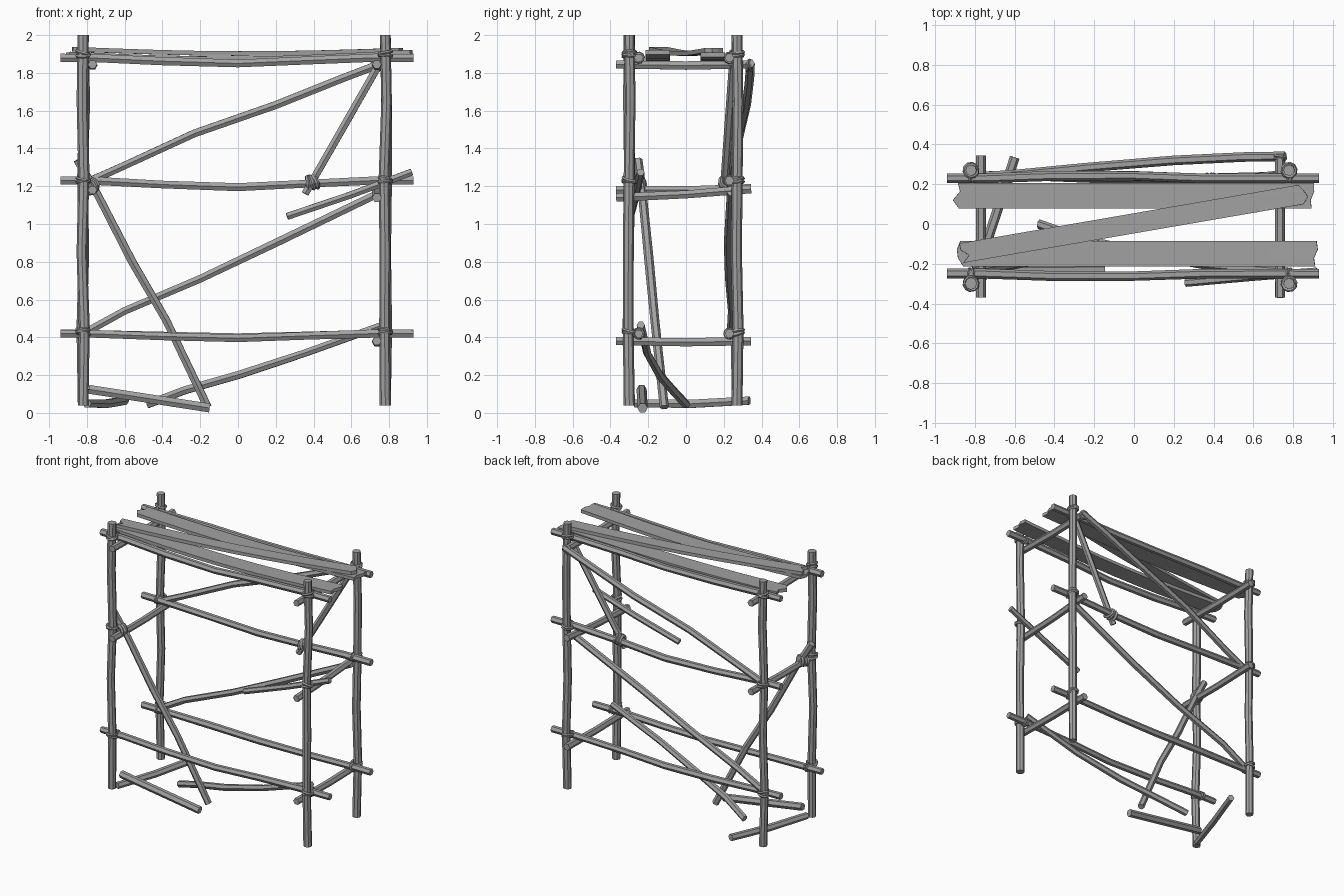
import bpy, bmesh, math, random
from mathutils import Vector

random.seed(4)
if "Cube" in bpy.data.objects:
    bpy.data.objects.remove(bpy.data.objects["Cube"], do_unlink=True)

wood = bpy.data.materials.new("weathered_grey")
wood.use_nodes = True
grey = (0.36, 0.36, 0.36, 1)
wood.diffuse_color = grey
wood.node_tree.nodes["Principled BSDF"].inputs["Base Color"].default_value = grey


def finish(name, bm):
    bmesh.ops.recalc_face_normals(bm, faces=bm.faces)
    mesh = bpy.data.meshes.new(name)
    bm.to_mesh(mesh)
    bm.free()
    mesh.materials.append(wood)
    obj = bpy.data.objects.new(name, mesh)
    bpy.context.collection.objects.link(obj)
    return obj


def pole(name, points, radius=0.024, sides=6):
    """Faceted rough stick lofted through a few points."""
    pts = [Vector(p) for p in points]
    axis = (pts[-1] - pts[0]).normalized()
    ref = Vector((1, 0, 0)) if abs(axis.z) > 0.8 else Vector((0, 0, 1))
    u = axis.cross(ref).normalized()
    v = axis.cross(u)
    bm = bmesh.new()
    rings = []
    for p in pts:
        r = radius * random.uniform(0.95, 1.05)
        rings.append([bm.verts.new(p + r * (math.cos(a) * u + math.sin(a) * v))
                      for a in [math.tau * i / sides for i in range(sides)]])
    for a, b in zip(rings, rings[1:]):
        for i in range(sides):
            j = (i + 1) % sides
            bm.faces.new((a[i], a[j], b[j], b[i]))
    bm.faces.new(rings[0])
    bm.faces.new(rings[-1])
    return finish(name, bm)


def lashing(name, center, axis, radius=0.034, turns=2, thick=0.009):
    """Stack of slightly tilted rope loops around a pole."""
    axis = Vector(axis).normalized()
    bm = bmesh.new()
    for t in range(turns):
        tilt = Vector([random.uniform(-0.25, 0.25) for _ in range(3)])
        n = (axis + tilt).normalized()
        u = n.orthogonal().normalized()
        v = n.cross(u)
        c = Vector(center) + axis * (t - (turns - 1) / 2) * thick * 1.7
        loops = []
        for i in range(10):
            a = math.tau * i / 10
            d = math.cos(a) * u + math.sin(a) * v
            loops.append([bm.verts.new(c + d * (radius + thick * math.cos(b)) + n * thick * math.sin(b))
                          for b in [math.tau * k / 5 for k in range(5)]])
        for i in range(10):
            a, b = loops[i], loops[(i + 1) % 10]
            for k in range(5):
                m = (k + 1) % 5
                bm.faces.new((a[k], a[m], b[m], b[k]))
    return finish(name, bm)


def plank(name, start, end, width, sag):
    """Thin sagging board with splintered ends."""
    start, end = Vector(start), Vector(end)
    side = (end - start).cross(Vector((0, 0, 1))).normalized()
    steps, lanes = 8, 4
    bm = bmesh.new()
    grid = []
    for lane in range(lanes):
        off = side * width * (lane / (lanes - 1) - 0.5)
        row = []
        for s in range(steps + 1):
            t = s / steps
            if s in (0, steps):
                t += random.uniform(-0.016, 0.016)
            p = start.lerp(end, t) + off
            p.z -= sag * math.sin(math.pi * min(max(t, 0), 1))
            row.append(bm.verts.new(p))
        grid.append(row)
    for a, b in zip(grid, grid[1:]):
        for s in range(steps):
            bm.faces.new((a[s], a[s + 1], b[s + 1], b[s]))
    obj = finish(name, bm)
    mod = obj.modifiers.new("thickness", "SOLIDIFY")
    mod.thickness = 0.024
    mod.offset = 0
    return obj


# Four uprights with a slight natural bend
left, right, front, back = 0.78, -0.82, -0.30, 0.27
for xn, x in (("left", left), ("right", right)):
    for yn, y in (("front", front), ("back", back)):
        path = [(x, y, 0.04)]
        for z in (0.45, 0.85, 1.25, 1.65):
            path.append((x + random.uniform(-0.008, 0.008), y + random.uniform(-0.008, 0.008), z))
        pole(f"{yn}_{xn}_post", path + [(x, y, 2.0)], 0.029, 8)
        for z in (0.43, 1.23, 1.9):
            lashing(f"{yn}_{xn}_post_lashing", (x, y, z), (0, 0, 1))

# Long rails, sagging in the middle
rails = [("front_low", -0.25, 0.42, 0.025), ("front_top", -0.25, 1.88, 0.03),
         ("back_low", 0.23, 0.42, 0.02), ("back_middle", 0.23, 1.23, 0.035),
         ("back_top", 0.23, 1.88, 0.015)]
for name, y, z, sag in rails:
    inward = -0.012 if y < 0 else 0.012
    pole(name + "_rail", [(-0.94, y, z), (-0.75, y, z - 0.002), (-0.4, y + inward, z - sag * 0.6),
                          (0, y + inward, z - sag), (0.35, y, z - sag * 0.5),
                          (0.72, y, z), (0.93, y, z)])
    for x in (left, right):
        lashing(name + "_rail_lashing", (x, y, z), (1, 0, 0), 0.026, 2, 0.007)

# Short cross rails joining front and back
crosses = [("left_top", 0.735, 1.845, 1.845), ("right_top", -0.77, 1.845, 1.845),
           ("left_middle", 0.735, 1.14, 1.185), ("right_middle", -0.77, 1.18, 1.19),
           ("left_low", 0.735, 0.38, 0.38)]
for name, x, z0, z1 in crosses:
    mid = (z0 + z1) / 2
    pole(name + "_cross_rail", [(x, -0.37, z0), (x, 0, mid - 0.006), (x, 0.345, z1)], 0.025)

# Back diagonal braces
pole("upper_diagonal_brace", [(-0.8, 0.235, 1.22), (-0.6, 0.25, 1.31), (-0.23, 0.285, 1.48),
                              (0.2, 0.32, 1.63), (0.55, 0.337, 1.77), (0.76, 0.34, 1.85)])
pole("lower_diagonal_brace", [(-0.8, 0.24, 0.43), (-0.6, 0.245, 0.54), (-0.2, 0.23, 0.71),
                              (0.2, 0.225, 0.9), (0.76, 0.24, 1.17)])
pole("short_corner_brace", [(0.75, 0.25, 1.85), (0.55, 0.225, 1.5), (0.355, 0.2, 1.16)], 0.022)
lashing("corner_brace_knot", (0.39, 0.215, 1.22), (1, 0, 0.2), 0.034, 3, 0.012)
lashing("upper_brace_knot", (0.735, 0.335, 1.84), (0, 1, 0), 0.028, 2, 0.008)

# Snapped front middle rail: stub and hanging piece
pole("snapped_rail_stub", [(0.26, -0.295, 1.04), (0.6, -0.265, 1.155), (0.92, -0.24, 1.275)], 0.022)
pole("hanging_rail", [(-0.85, -0.255, 1.34), (-0.74, -0.23, 1.15), (-0.56, -0.195, 0.8),
                      (-0.38, -0.165, 0.49), (-0.16, -0.115, 0.03)], 0.024)
lashing("hanging_rail_knot", (-0.78, -0.25, 1.2), (0.3, 1, 0.2), 0.035, 3, 0.012)

# Fallen poles
pole("collapsed_rail", [(0.77, -0.24, 0.465), (0.35, -0.205, 0.315), (0, -0.14, 0.2),
                        (-0.28, -0.07, 0.12), (-0.48, 0, 0.045)], 0.023)
pole("fallen_pole", [(-0.79, -0.235, 0.125), (-0.15, -0.23, 0.026)], 0.026)
pole("fallen_cross_rail", [(-0.8, -0.27, 0.05), (-0.7, 0.03, 0.048), (-0.6, 0.335, 0.065)], 0.025)

# Deck boards
plank("back_board", (-0.89, 0.142, 1.895), (0.88, 0.142, 1.895), 0.13, 0.02)
plank("front_board", (-0.88, -0.15, 1.9), (0.9, -0.15, 1.91), 0.13, 0.03)
plank("diagonal_board", (-0.86, -0.145, 1.925), (0.85, 0.15, 1.92), 0.1, 0.02)
